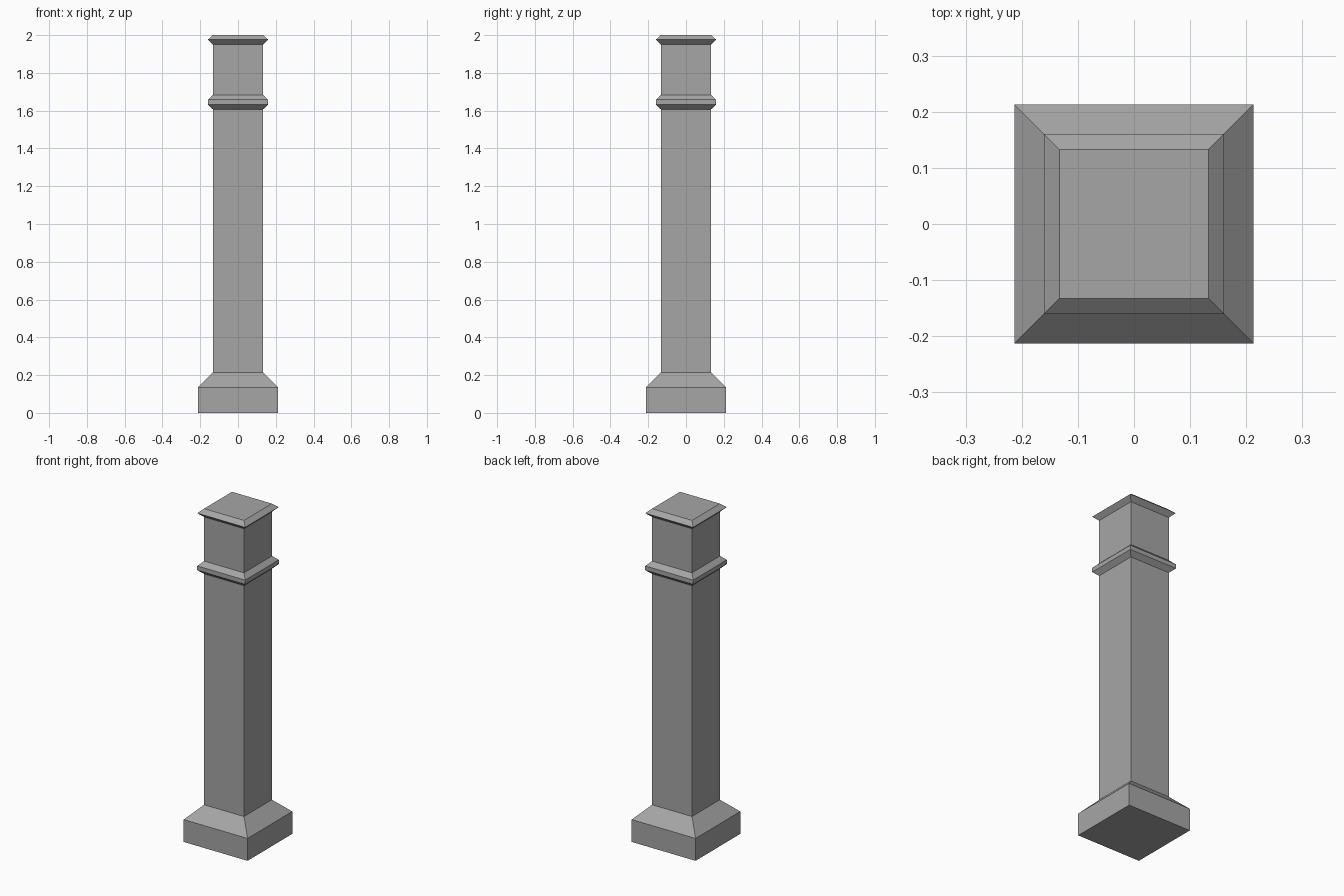
import bpy
import bmesh

default = bpy.data.objects.get("Cube")
if default:
    bpy.data.objects.remove(default, do_unlink=True)

# Grey stone
stone = bpy.data.materials.new("grey_stone")
stone.use_nodes = True
colour = (0.38, 0.38, 0.38, 1)
stone.diffuse_color = colour
stone.node_tree.nodes["Principled BSDF"].inputs["Base Color"].default_value = colour

BASE, SHAFT, TRIM = 0.213, 0.133, 0.16   # half widths


def square_tier(name, profile, close_bottom=False, close_top=False):
    """Stack square rings from (half width, height) pairs into one flat-faced part."""
    bm = bmesh.new()
    rings = [[bm.verts.new((sx * w, sy * w, z))
              for sx, sy in ((-1, -1), (1, -1), (1, 1), (-1, 1))]
             for w, z in profile]
    for low, high in zip(rings, rings[1:]):
        for i in range(4):
            j = (i + 1) % 4
            bm.faces.new((low[i], low[j], high[j], high[i]))
    if close_bottom:
        bm.faces.new(rings[0][::-1])
    if close_top:
        bm.faces.new(rings[-1])
    mesh = bpy.data.meshes.new(name)
    bm.to_mesh(mesh)
    bm.free()
    mesh.materials.append(stone)
    obj = bpy.data.objects.new(name, mesh)
    bpy.context.collection.objects.link(obj)
    return obj


# Plinth with sloped shoulder, then the shaft
square_tier("plinth", [(BASE, 0), (BASE, 0.135), (SHAFT, 0.215)], close_bottom=True)
square_tier("shaft", [(SHAFT, 0.215), (SHAFT, 1.607)])

# Bevelled collar and the short neck above it
square_tier("collar", [(SHAFT, 1.607), (TRIM, 1.632), (TRIM, 1.658), (SHAFT, 1.684)])
square_tier("neck", [(SHAFT, 1.684), (SHAFT, 1.95)])

# Sharp-edged cap
square_tier("cap", [(SHAFT, 1.95), (TRIM, 1.976), (SHAFT, 2.0)], close_top=True)
